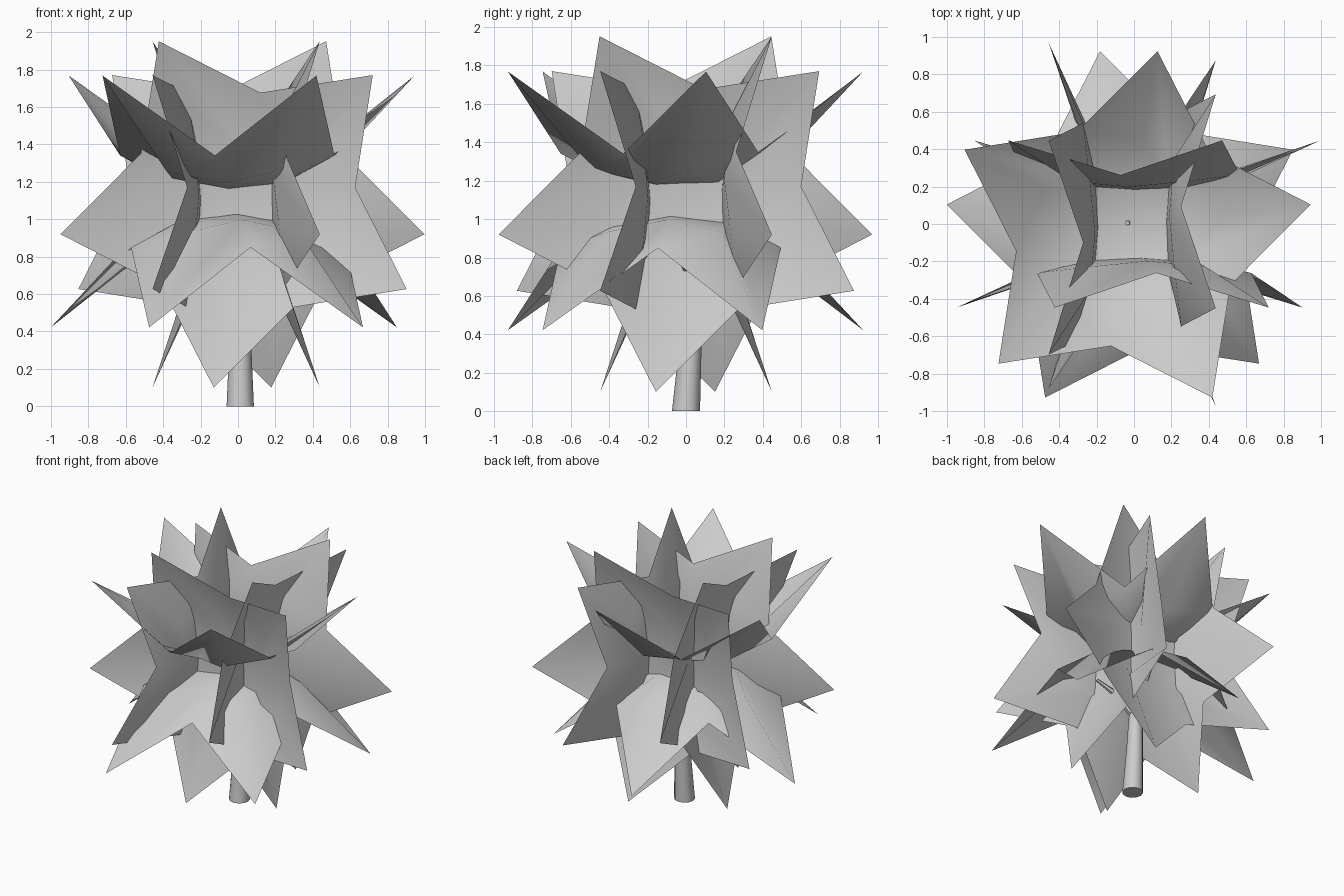
import bpy, bmesh
from math import cos, sin, radians
from mathutils import Vector

if "Cube" in bpy.data.objects:
    bpy.data.objects.remove(bpy.data.objects["Cube"])


def finish(name, bm, angle):
    me = bpy.data.meshes.new(name)
    bm.to_mesh(me)
    bm.free()
    ob = bpy.data.objects.new(name, me)
    bpy.context.collection.objects.link(ob)
    bpy.context.view_layer.objects.active = ob
    ob.select_set(True)
    bpy.ops.object.shade_smooth_by_angle(angle=radians(angle))
    ob.select_set(False)
    return ob


# Cupped five-pointed star leaf card: rings as (tip radius, tip height, notch radius, notch height)
HUB = 0.175
RINGS = [(0.5, 0.225, 0.305, 0.198), (0.985, 0.447, 0.61, 0.262)]


def star(name, centre, u, v, n, start, lift):
    bm = bmesh.new()
    c, u, v, n = Vector(centre), Vector(u), Vector(v), Vector(n)
    hub = bm.verts.new(c + n * lift(HUB))
    prev = None
    for r_tip, h_tip, r_notch, h_notch in RINGS:
        ring = []
        for i in range(10):
            a = radians(start + 36 * i)
            r, h = (r_tip, h_tip) if i % 2 == 0 else (r_notch, h_notch)
            ring.append(bm.verts.new(c + u * r * cos(a) + v * r * sin(a) + n * lift(h)))
        for i in range(10):
            j = (i + 1) % 10
            if prev is None:
                bm.faces.new((hub, ring[i], ring[j]))
            else:
                bm.faces.new((prev[i], ring[i], ring[j], prev[j]))
        prev = ring
    bmesh.ops.recalc_face_normals(bm, faces=bm.faces)
    finish(name, bm, 60)


side = lambda h: h
cap = lambda h: 0.045 + (h - HUB) * 2.31

# Opposite cards are mirrored copies
X, Y, Z = Vector((1, 0, 0)), Vector((0, 1, 0)), Vector((0, 0, 1))
star("leaf_front", (0.024, 0, 1.074), X, Z, -Y, 45, side)
star("leaf_back", (0.024, 0, 1.074), -X, Z, Y, 45, side)
star("leaf_right", (-0.01, -0.003, 1.074), Y, Z, X, 45, side)
star("leaf_left", (-0.01, -0.003, 1.074), -Y, Z, -X, 45, side)
star("leaf_top", (-0.028, -0.05, 1.095), X, Y, Z, 9, cap)
star("leaf_bottom", (-0.028, -0.05, 1.095), -X, Y, -Z, 9, cap)


# Tapered limbs swept along a path of (x, y, z, radius)
def limb(name, path, sides):
    bm = bmesh.new()
    pts = [Vector(p[:3]) for p in path]
    d = pts[-1] - pts[0]
    q = d.to_track_quat('Z', 'Y')
    if name == "trunk":
        q = Z.to_track_quat('Z', 'Y')
    rings = []
    for p, row in zip(pts, path):
        rings.append([bm.verts.new(p + q @ Vector((row[3] * cos(radians(360 * i / sides)),
                                                   row[3] * sin(radians(360 * i / sides)), 0)))
                      for i in range(sides)])
    for a, b in zip(rings, rings[1:]):
        for i in range(sides):
            j = (i + 1) % sides
            bm.faces.new((a[i], a[j], b[j], b[i]))
    bm.faces.new(rings[0][::-1])
    bm.faces.new(rings[-1])
    finish(name, bm, 40)


limb("trunk", [(0.012, 0, 0, 0.073), (0.012, 0.02, 0.3, 0.06),
               (0.005, 0.03, 0.7, 0.045), (-0.035, 0.005, 1.17, 0.012)], 12)

# Short twigs poking through the foliage
limb("twig_right", [(0.01, 0.02, 0.6, 0.028), (0.18, 0.0, 0.74, 0.02), (0.32, -0.02, 0.8, 0.012)], 6)
limb("twig_back", [(0.01, 0.02, 0.65, 0.028), (0.05, 0.18, 0.8, 0.02), (0.08, 0.32, 0.93, 0.012)], 6)
limb("twig_left", [(0.0, 0.02, 0.55, 0.028), (-0.15, 0.02, 0.68, 0.02), (-0.29, 0.03, 0.8, 0.012)], 6)
